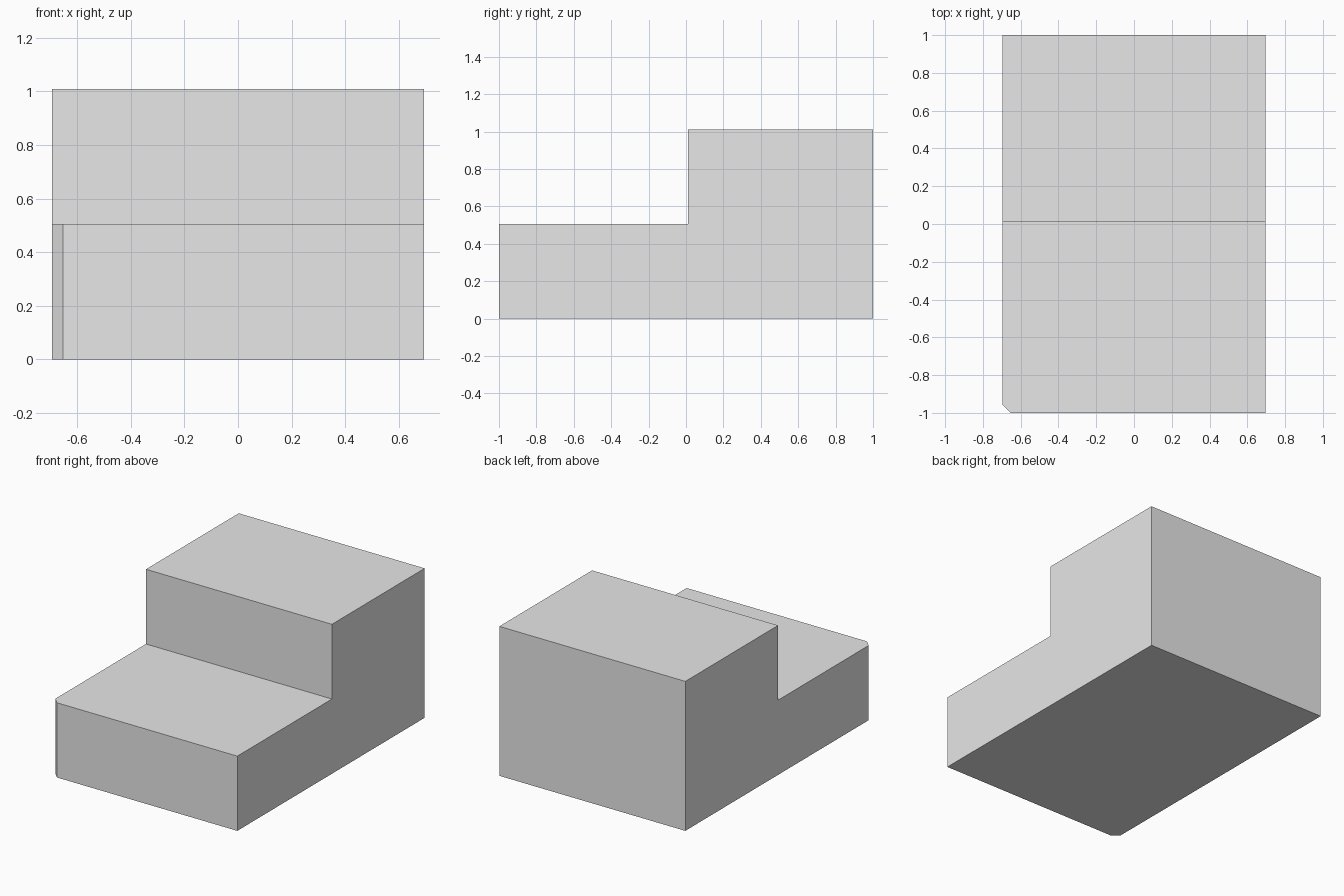
import bpy
import bmesh

default_cube = bpy.data.objects.get("Cube")
if default_cube:
    bpy.data.objects.remove(default_cube, do_unlink=True)

HALF_WIDTH = 0.695
HALF_LENGTH = 1.0
STEP_Y = 0.01
STEP_HEIGHT = 0.505
HEIGHT = 1.01
CHAMFER = 0.042

# Plain grey material
grey = bpy.data.materials.new("light grey")
grey.use_nodes = True
colour = (0.8, 0.8, 0.8, 1)
grey.diffuse_color = colour
grey.node_tree.nodes["Principled BSDF"].inputs["Base Color"].default_value = colour

# L-shaped side profile, extruded across the width
profile = [
    (-HALF_LENGTH, 0), (HALF_LENGTH, 0), (HALF_LENGTH, HEIGHT),
    (STEP_Y, HEIGHT), (STEP_Y, STEP_HEIGHT), (-HALF_LENGTH, STEP_HEIGHT),
]
bm = bmesh.new()
side = bm.faces.new([bm.verts.new((-HALF_WIDTH, y, z)) for y, z in profile])
result = bmesh.ops.extrude_face_region(bm, geom=[side])
moved = [v for v in result["geom"] if isinstance(v, bmesh.types.BMVert)]
bmesh.ops.translate(bm, vec=(2 * HALF_WIDTH, 0, 0), verts=moved)

# Small chamfer on the front right upright edge
corner = [
    e for e in bm.edges
    if all(v.co.x < 0 and v.co.y < -HALF_LENGTH + CHAMFER for v in e.verts)
]
bmesh.ops.bevel(bm, geom=corner, offset=CHAMFER, offset_type='OFFSET',
                segments=1, affect='EDGES')
bmesh.ops.recalc_face_normals(bm, faces=bm.faces)

mesh = bpy.data.meshes.new("stepped_block")
bm.to_mesh(mesh)
bm.free()
mesh.materials.append(grey)
block = bpy.data.objects.new("stepped_block", mesh)
bpy.context.collection.objects.link(block)
